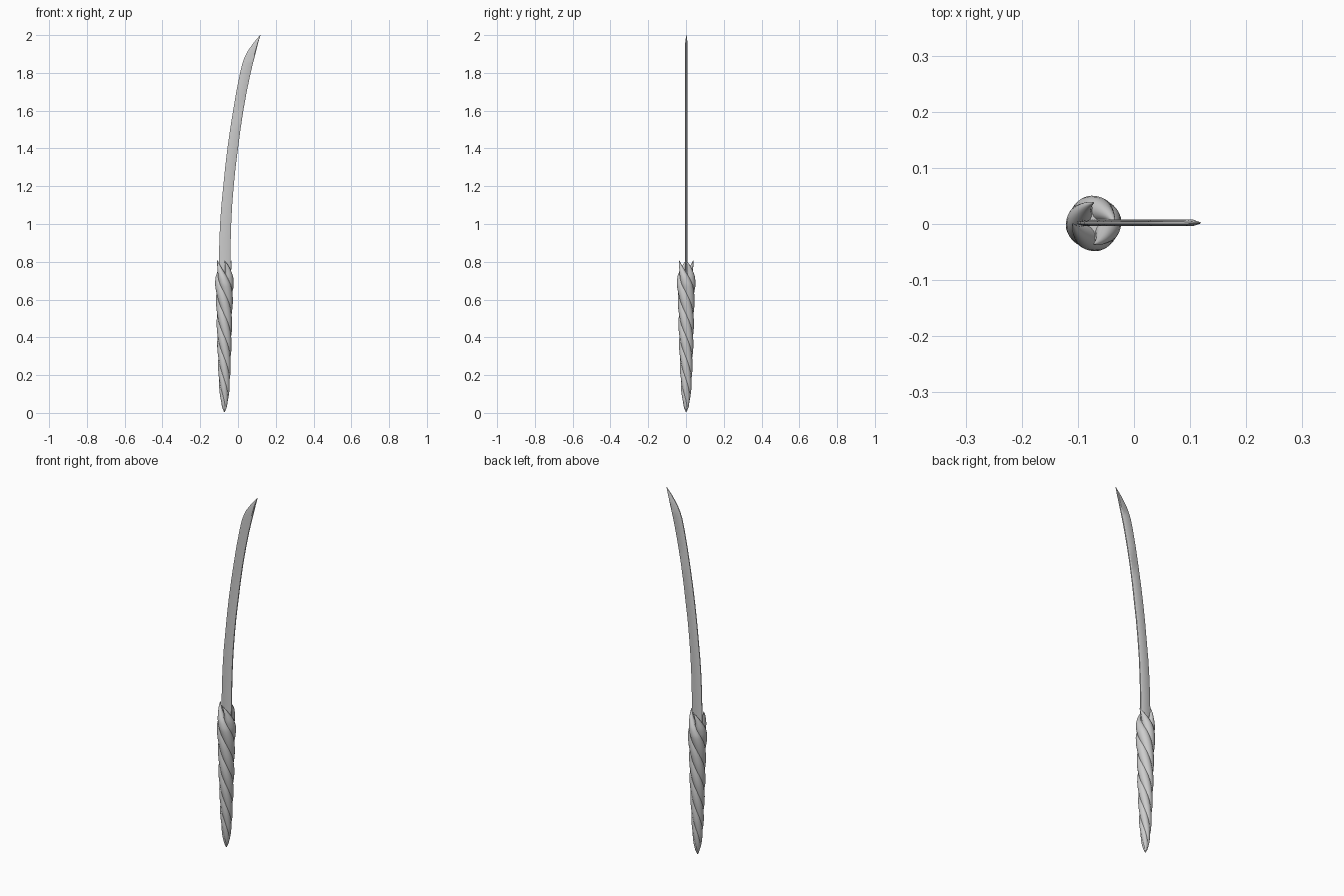
import bpy, bmesh, math
from mathutils import Vector

if "Cube" in bpy.data.objects:
    bpy.data.objects.remove(bpy.data.objects["Cube"])

CX = -0.072


def interp(table, z):
    for a, b in zip(table, table[1:]):
        if z <= b[0]:
            t = (z - a[0]) / (b[0] - a[0])
            return [p + (q - p) * t for p, q in zip(a[1:], b[1:])]
    return table[-1][1:]


def loft(name, rings, angle):
    bm = bmesh.new()
    vs = [[bm.verts.new(p) for p in ring] for ring in rings]
    n = len(rings[0])
    for a, b in zip(vs, vs[1:]):
        for i in range(n):
            j = (i + 1) % n
            bm.faces.new((a[i], a[j], b[j], b[i]))
    bm.faces.new(vs[0])
    bm.faces.new(vs[-1])
    bmesh.ops.recalc_face_normals(bm, faces=bm.faces)
    me = bpy.data.meshes.new(name)
    bm.to_mesh(me)
    bm.free()
    ob = bpy.data.objects.new(name, me)
    bpy.context.collection.objects.link(ob)
    bpy.ops.object.select_all(action='DESELECT')
    ob.select_set(True)
    bpy.context.view_layer.objects.active = ob
    bpy.ops.object.shade_smooth_by_angle(angle=math.radians(angle))
    return ob


# Curved blade: height, spine x, edge x
blade = [(0.70, -0.102, -0.043), (0.8, -0.101, -0.040), (0.9, -0.099, -0.039),
         (1.0, -0.095, -0.036), (1.1, -0.088, -0.031), (1.2, -0.078, -0.023),
         (1.3, -0.068, -0.013), (1.4, -0.056, 0.0), (1.5, -0.042, 0.013),
         (1.6, -0.026, 0.028), (1.7, -0.009, 0.046), (1.8, 0.011, 0.067),
         (1.85, 0.023, 0.079), (1.88, 0.034, 0.087), (1.915, 0.051, 0.096),
         (1.96, 0.083, 0.107), (2.0, 0.117, 0.119)]
rings = []
for z, l, r in blade:
    w, t = r - l, 0.006 if z < 1.99 else 0.001
    rings.append([Vector((l + w * u, 0.002 + t * v, z)) for u, v in
                  ((0, -.4), (.2, -.9), (.9, -1), (1, -.5),
                   (1, .5), (.9, 1), (.2, .9), (0, .4))])
loft("blade", rings, 30)

# Twisted handle strands: height, strand centre offset, strand radius
profile = [(0.005, 0.001, 0.001), (0.03, 0.006, 0.007), (0.07, 0.009, 0.012),
           (0.12, 0.012, 0.015), (0.2, 0.014, 0.018), (0.4, 0.018, 0.022),
           (0.55, 0.019, 0.024), (0.63, 0.021, 0.026), (0.68, 0.023, 0.027),
           (0.72, 0.025, 0.023), (0.76, 0.029, 0.013), (0.808, 0.037, 0.001)]
STRANDS, PITCH, STEPS, SIDES = 4, 0.46, 80, 14
for k in range(STRANDS):
    rings = []
    for i in range(STEPS + 1):
        z = 0.005 + 0.803 * i / STEPS
        off, rad = interp(profile, z)
        a = 2 * math.pi * (k / STRANDS - (z - 0.808) / PITCH)
        out = Vector((math.cos(a), math.sin(a), 0))
        side = Vector((-math.sin(a), math.cos(a), 0))
        c = Vector((CX, 0.001, z)) + out * off
        rings.append([c + out * rad * math.cos(2 * math.pi * s / SIDES)
                      + side * rad * 1.1 * math.sin(2 * math.pi * s / SIDES)
                      for s in range(SIDES)])
    loft(f"handle_strand_{k + 1}", rings, 50)

# Core plug filling the socket between the strands
bpy.ops.mesh.primitive_cone_add(vertices=16, radius1=0.012, radius2=0.03, depth=0.5,
                                location=(CX, 0.001, 0.49))
bpy.context.object.name = "handle_core"
bpy.ops.object.shade_smooth_by_angle(angle=math.radians(40))
